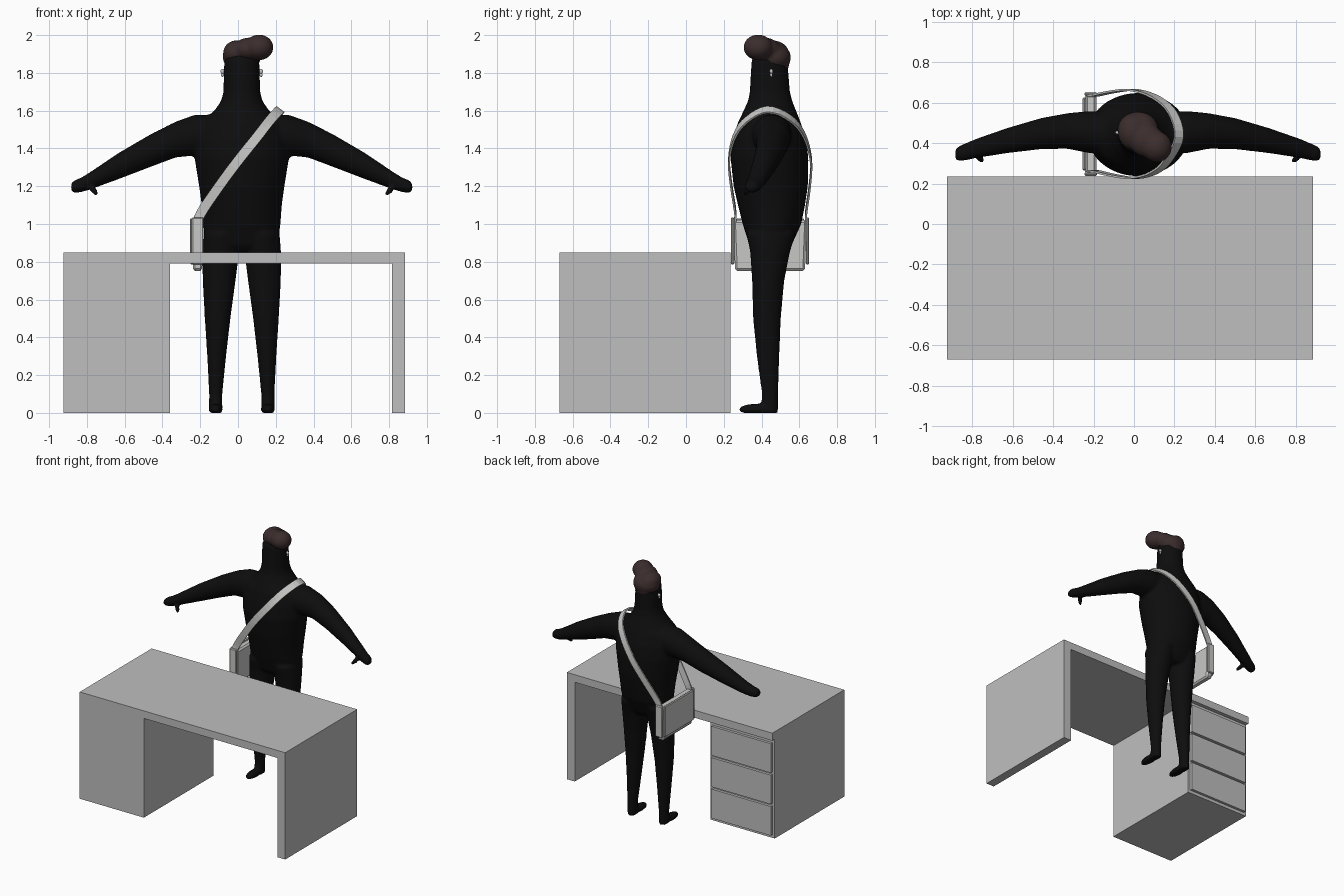
import bpy, bmesh, math
from mathutils import Vector, Matrix

if "Cube" in bpy.data.objects:
    bpy.data.objects.remove(bpy.data.objects["Cube"])

CX = 0.02  # figure centre line


def material(name, rgb):
    m = bpy.data.materials.new(name)
    m.diffuse_color = (*rgb, 1)
    m.use_nodes = True
    m.node_tree.nodes["Principled BSDF"].inputs["Base Color"].default_value = m.diffuse_color
    return m


BLACK = material("black_body", (0.004, 0.004, 0.004))
BROWN = material("brown_hair", (0.045, 0.026, 0.026))
GREY = material("desk_grey", (0.52, 0.52, 0.52))
LIGHT = material("light_grey", (0.58, 0.58, 0.57))


def finish(bm, name, mat, smooth=False):
    bmesh.ops.recalc_face_normals(bm, faces=bm.faces)
    me = bpy.data.meshes.new(name)
    bm.to_mesh(me)
    bm.free()
    me.materials.append(mat)
    for p in me.polygons:
        p.use_smooth = smooth
    ob = bpy.data.objects.new(name, me)
    bpy.context.collection.objects.link(ob)
    return ob


def box(name, mat, x0, x1, y0, y1, z0, z1, bevel=0):
    bm = bmesh.new()
    bmesh.ops.create_cube(bm, size=1)
    for v in bm.verts:
        v.co = ((x0 + x1) / 2 + v.co.x * (x1 - x0),
                (y0 + y1) / 2 + v.co.y * (y1 - y0),
                (z0 + z1) / 2 + v.co.z * (z1 - z0))
    if bevel:
        bmesh.ops.bevel(bm, geom=bm.edges[:], offset=bevel, segments=1, affect='EDGES')
    return finish(bm, name, mat)


def loft(bm, rings, n=32):
    """Rings are (centre, half axis a, half axis b); closed with end caps."""
    loops = []
    for c, a, b in rings:
        c, a, b = Vector(c), Vector(a), Vector(b)
        loops.append([bm.verts.new(c + a * math.cos(t) + b * math.sin(t))
                      for t in (2 * math.pi * i / n for i in range(n))])
    for l0, l1 in zip(loops, loops[1:]):
        for i in range(n):
            j = (i + 1) % n
            bm.faces.new((l0[i], l0[j], l1[j], l1[i]))
    bm.faces.new(loops[0][::-1])
    bm.faces.new(loops[-1])


def ellipsoid(bm, centre, radii, rot=None, floor=None):
    mat = Matrix.Translation(centre) @ (rot or Matrix()) @ Matrix.Diagonal((*radii, 1))
    new = bmesh.ops.create_uvsphere(bm, u_segments=24, v_segments=16, radius=1, matrix=mat)
    if floor is not None:
        for v in new["verts"]:
            v.co.z = max(v.co.z, floor)


def blend(ob, voxel, repeat):
    """Fuse overlapping volumes into one smooth skin."""
    r = ob.modifiers.new("fuse", 'REMESH')
    r.mode = 'VOXEL'
    r.voxel_size = voxel
    r.use_smooth_shade = True
    s = ob.modifiers.new("soften", 'SMOOTH')
    s.factor = 0.5
    s.iterations = repeat


# Desk: top, side panel, drawer cabinet and three drawer fronts
box("desk_top", GREY, -0.925, 0.885, -0.67, 0.235, 0.79, 0.85)
box("desk_side_panel", GREY, 0.815, 0.885, -0.67, 0.235, 0, 0.79)
box("drawer_cabinet", GREY, -0.925, -0.36, -0.67, 0.205, 0, 0.79)
for i in range(3):
    z = 0.025 + i * 0.25
    box(f"drawer_front_{i + 1}", GREY, -0.905, -0.38, 0.2, 0.226, z, z + 0.232)

# Body: torso with neck, legs, feet, arms and thumbs
bm = bmesh.new()
torso = [(0.85, .14, .37, .53), (0.89, .19, .335, .56), (1.0, .205, .30, .61),
         (1.1, .212, .275, .63), (1.2, .226, .252, .645), (1.35, .25, .236, .648),
         (1.45, .245, .25, .635), (1.53, .22, .272, .61), (1.6, .145, .305, .583),
         (1.65, .11, .328, .563), (1.7, .097, .338, .55), (1.8, .095, .343, .542),
         (1.87, .092, .348, .537), (1.91, .06, .38, .51)]
loft(bm, [((CX, (y0 + y1) / 2, z), (hx, 0, 0), (0, (y1 - y0) / 2, 0))
          for z, hx, y0, y1 in torso], 48)
leg = [(0.95, .105, .095, .32, .58), (0.85, .111, .097, .34, .55), (0.7, .12, .087, .35, .52),
       (0.5, .128, .068, .355, .502), (0.3, .133, .05, .375, .494),
       (0.1, .138, .035, .402, .488), (0, .138, .036, .398, .487)]
arm = [(.08, .445, .11, 1.48, .10), (.25, .455, .103, 1.47, .108), (.35, .46, .088, 1.447, .095),
       (.48, .447, .077, 1.39, .087), (.65, .412, .062, 1.308, .07), (.80, .374, .048, 1.23, .047),
       (.85, .358, .043, 1.207, .039), (.885, .348, .038, 1.198, .034), (.903, .345, .027, 1.195, .022)]
for s in (-1, 1):
    loft(bm, [((CX + s * dx, (y0 + y1) / 2, z), (rx, 0, 0), (0, (y1 - y0) / 2, 0))
              for z, dx, rx, y0, y1 in leg])
    ellipsoid(bm, (CX + s * .138, .37, .018), (.038, .092, .03), floor=0)
    loft(bm, [((CX + s * dx, cy, cz), (0, ry, 0), (0, 0, rz))
              for dx, cy, ry, cz, rz in arm])
    tilt = Vector((s * -.04, -.04, -.05)).to_track_quat('Z', 'Y').to_matrix().to_4x4()
    ellipsoid(bm, (CX + s * .785, .328, 1.18), (.017, .017, .042), tilt)
body = finish(bm, "body", BLACK, True)
blend(body, 0.011, 4)

# Hair: swept quiff over a cap that narrows at the nape
bm = bmesh.new()
ellipsoid(bm, (CX, .468, 1.882), (.102, .088, .075))
ellipsoid(bm, (-.005, .455, 1.905), (.075, .09, .068))
ellipsoid(bm, (.06, .415, 1.925), (.085, .085, .062))
ellipsoid(bm, (.112, .382, 1.935), (.076, .078, .068))
ellipsoid(bm, (CX, .505, 1.85), (.06, .042, .055))
blend(finish(bm, "hair", BROWN, True), 0.009, 8)

# Earrings: stud and small drop on each side
bm = bmesh.new()
for s in (-1, 1):
    ellipsoid(bm, (CX + s * .1, .452, 1.808), (.013, .009, .013))
    ellipsoid(bm, (CX + s * .102, .452, 1.79), (.008, .007, .012))
finish(bm, "earrings", LIGHT, True)

# Shoulder strap: a ribbon in a slanted plane, resting on the body
path = [(-.215, .25, .98), (-.2, .262, 1.05), (-.1, .24, 1.2), (0, .228, 1.335),
        (.1, .255, 1.46), (.17, .32, 1.55), (.222, .43, 1.605), (.19, .55, 1.56),
        (.11, .625, 1.47), (0, .662, 1.335), (-.1, .655, 1.2), (-.2, .635, 1.05), (-.215, .64, .98)]
P = [Vector(p) for p in path]
P = [2 * P[0] - P[1]] + P + [2 * P[-1] - P[-2]]
line = []
for a, b, c, d in zip(P, P[1:], P[2:], P[3:]):
    for t in (0, .25, .5, .75):
        line.append(0.5 * (2 * b + (c - a) * t + (2 * a - 5 * b + 4 * c - d) * t * t
                           + (3 * b - a - 3 * c + d) * t ** 3))
line.append(P[-2])
across = Vector((.805, 0, -.594)) * .026
bm = bmesh.new()
rows = [[bm.verts.new(p + across * k) for k in (-1, 0, 1)] for p in line]
for r0, r1 in zip(rows, rows[1:]):
    for k in (0, 1):
        bm.faces.new((r0[k], r0[k + 1], r1[k + 1], r1[k]))
strap = finish(bm, "shoulder_strap", LIGHT)
wrap = strap.modifiers.new("rest_on_body", 'SHRINKWRAP')
wrap.target = body
wrap.wrap_mode = 'OUTSIDE'
wrap.offset = 0.008
thick = strap.modifiers.new("thickness", 'SOLIDIFY')
thick.thickness = 0.01
thick.offset = 0

# Bag: tapered pouch, outer flap and end bands that carry the strap
pouch = box("bag_pouch", LIGHT, -.243, -.185, .25, .64, .752, 1.02, .012)
for v in pouch.data.vertices:
    if v.co.z < .8:
        v.co.y = .445 + (v.co.y - .445) * .95
        v.co.x = -.215 + (v.co.x + .215) * .85
box("bag_flap", LIGHT, -.254, -.238, .265, .625, .785, 1.03, .006)
for name, y0, y1 in (("front", .238, .256), ("back", .634, .652)):
    box(f"bag_{name}_band", LIGHT, -.245, -.182, y0, y1, .785, 1.035, .006)
